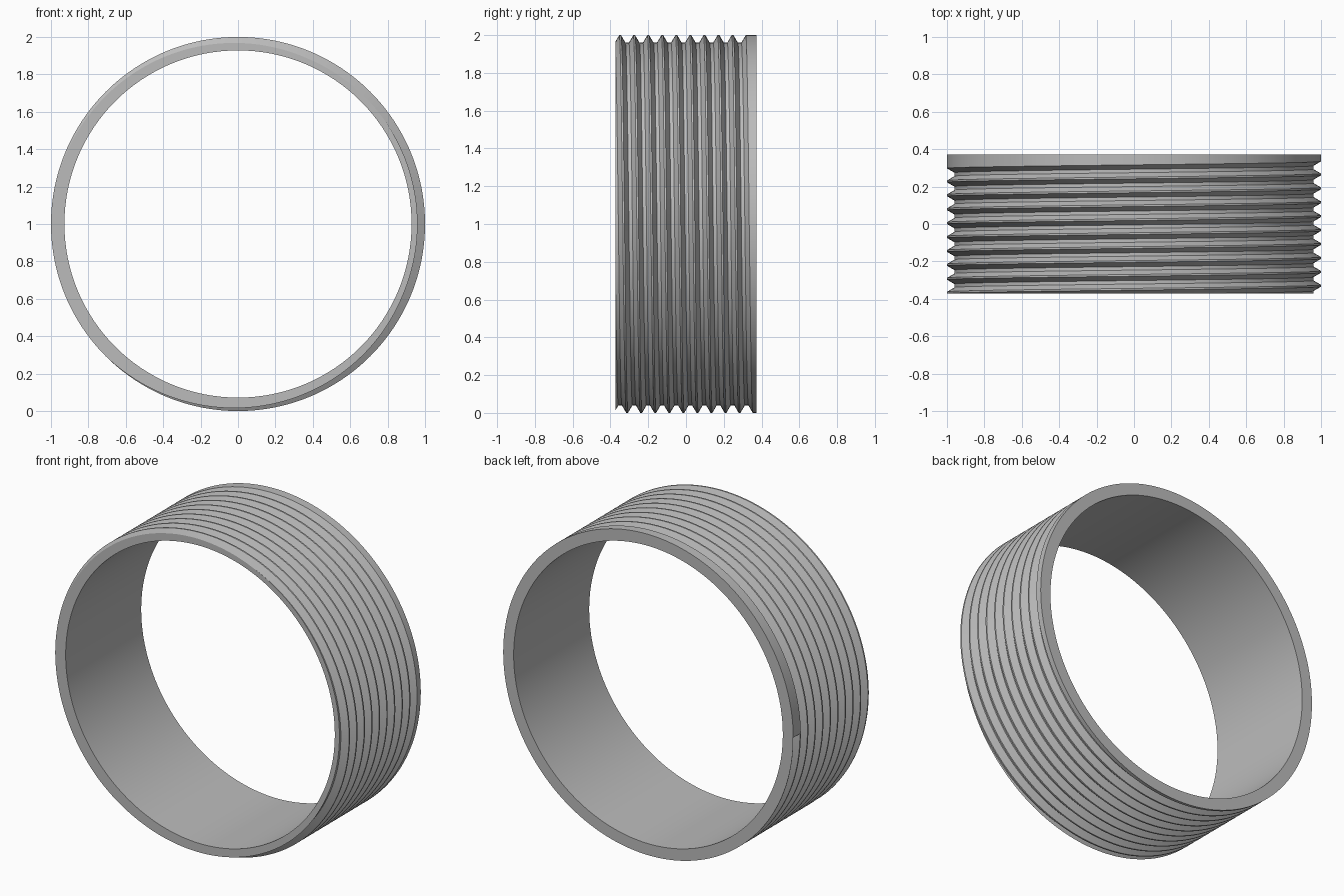
import bpy, bmesh, math

if "Cube" in bpy.data.objects:
    bpy.data.objects.remove(bpy.data.objects["Cube"])

HALF = 0.372            # half length of the ring along y
PITCH = 2 * HALF / 10   # distance between neighbouring grooves
OUTER, ROOT, INNER = 1.0, 0.96, 0.928
TOP_W = PITCH * 7 / 16  # half width of a groove at the crest
ROOT_W = PITCH / 8      # half width of a groove at its floor
STEPS, TURNS = 192, 12


def centres(t):
    """Groove centres along y after a fraction t of a turn, back to front."""
    last = HALF - TOP_W + PITCH * (t - 1)
    return [last - PITCH * j for j in range(TURNS)]


def radius(y, t):
    """Thread radius at depth y."""
    d = min(abs(y - c) for c in centres(t))
    k = min(max((d - ROOT_W) / (TOP_W - ROOT_W), 0), 1)
    return ROOT + (OUTER - ROOT) * k


def section(t):
    """Closed cross-section as (radius, y), trimmed to the ring's length."""
    ys = [-HALF]
    for c in reversed(centres(t)):
        ys += [c - TOP_W, c - ROOT_W, c + ROOT_W, c + TOP_W]
    ys.append(HALF)
    ys = [min(max(y, -HALF), HALF) for y in ys]
    return [(INNER, -HALF)] + [(radius(y, t), y) for y in ys] + [(INNER, HALF)]


# Sweep the changing section once around, so the grooves form one helix
bm = bmesh.new()
rows = []
for i in range(STEPS + 1):
    t = i / STEPS
    a = math.pi - 2 * math.pi * t
    rows.append([bm.verts.new((r * math.cos(a), y, r * math.sin(a) + OUTER))
                 for r, y in section(t)])
n = len(rows[0])
for r0, r1 in zip(rows, rows[1:]):
    for j in range(n):
        k = (j + 1) % n
        bm.faces.new((r0[j], r1[j], r1[k], r0[k]))

# Wall that closes the end of the last groove
bm.faces.new(list(reversed(rows[-1][n - 6:n - 2])))
bmesh.ops.remove_doubles(bm, verts=bm.verts, dist=1e-5)
bmesh.ops.dissolve_degenerate(bm, dist=1e-6, edges=bm.edges)

mesh = bpy.data.meshes.new("threaded_ring")
bm.to_mesh(mesh)
bm.free()
ring = bpy.data.objects.new("threaded_ring", mesh)
bpy.context.collection.objects.link(ring)

# Plain grey finish
grey = bpy.data.materials.new("grey")
grey.diffuse_color = (0.5, 0.5, 0.5, 1)
grey.use_nodes = True
grey.node_tree.nodes["Principled BSDF"].inputs["Base Color"].default_value = grey.diffuse_color
mesh.materials.append(grey)

bpy.context.view_layer.objects.active = ring
ring.select_set(True)
bpy.ops.object.shade_smooth_by_angle(angle=math.radians(25))
